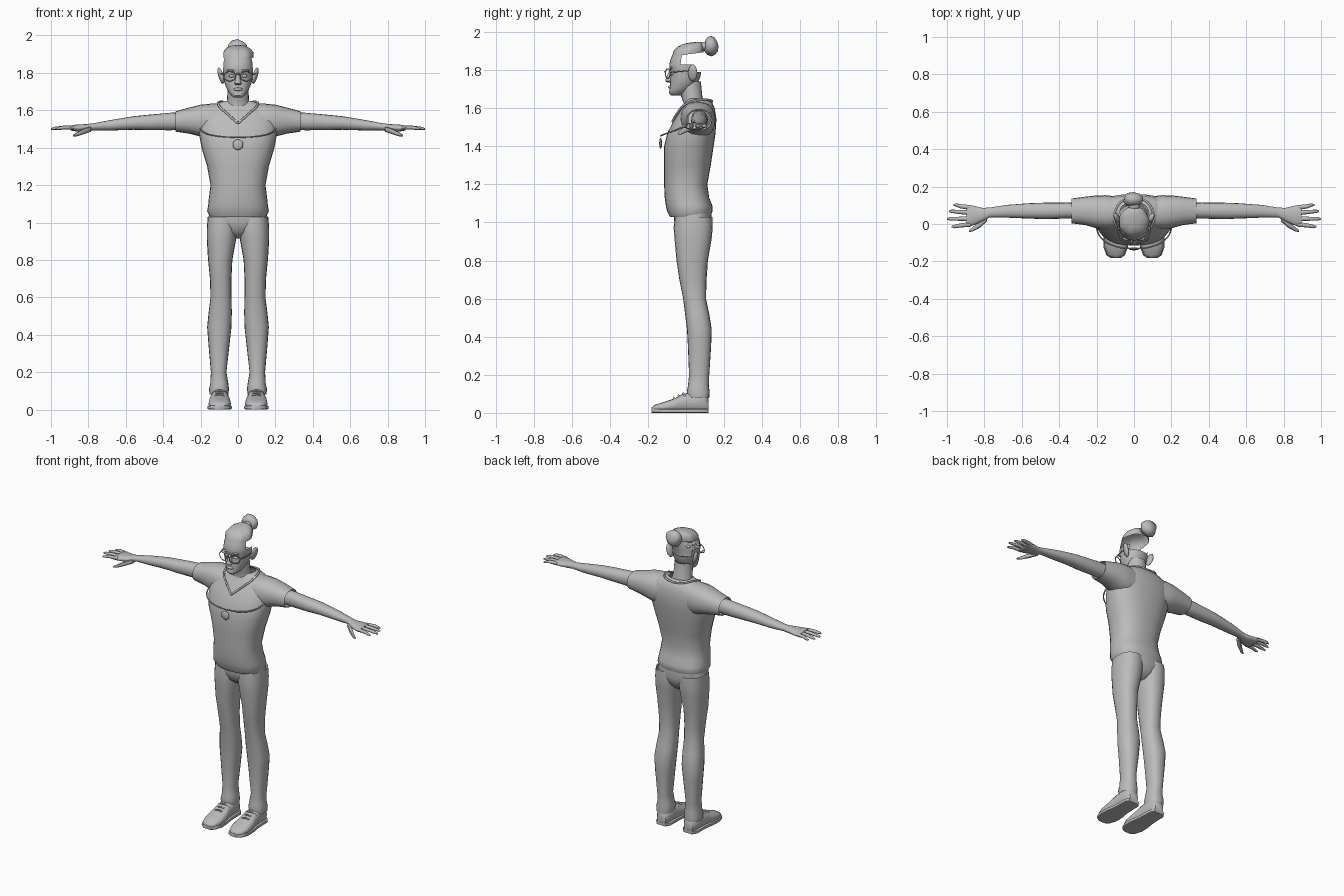
import bpy, bmesh, math, random
from mathutils import Vector

random.seed(4)
grey = bpy.data.materials.new("plain_grey")
grey.diffuse_color = (0.5, 0.5, 0.5, 1)


def finish(ob, mirror=False, angle=50):
    ob.data.materials.append(grey)
    if mirror:
        ob.modifiers.new("mirror", 'MIRROR').use_axis = (True, False, False)
    if ob.type == 'MESH':
        bpy.ops.object.select_all(action='DESELECT')
        ob.select_set(True)
        bpy.context.view_layer.objects.active = ob
        bpy.ops.object.shade_smooth_by_angle(angle=math.radians(angle))
    return ob


def from_bmesh(name, bm, mirror=False, angle=50):
    bmesh.ops.recalc_face_normals(bm, faces=bm.faces)
    me = bpy.data.meshes.new(name)
    bm.to_mesh(me)
    bm.free()
    ob = bpy.data.objects.new(name, me)
    bpy.context.collection.objects.link(ob)
    return finish(ob, mirror, angle)


def loft(name, axis, rings, n=2.0, sides=20, caps=(True, True), mirror=False, cut=None, wave=0, shear=0):
    """Rings are (position on axis, a0, a1, b0, b1): extents on the two other axes in xyz order."""
    bm = bmesh.new()
    rows = []
    for p, a0, a1, b0, b1 in rings:
        row = []
        for i in range(sides):
            t = 2 * math.pi * i / sides
            c, s = math.cos(t), math.sin(t)
            k = 1 + wave * math.cos(7 * t)
            co = [(a0 + a1) / 2 + k * (a1 - a0) / 2 * math.copysign(abs(c) ** (2 / n), c),
                  (b0 + b1) / 2 + k * (b1 - b0) / 2 * math.copysign(abs(s) ** (2 / n), s)]
            co.insert(axis, p)
            co[2] += shear * co[1]
            row.append(bm.verts.new(co))
        rows.append(row)
    for r0, r1 in zip(rows, rows[1:]):
        for i in range(sides):
            j = (i + 1) % sides
            bm.faces.new((r0[i], r0[j], r1[j], r1[i]))
    if caps[0]:
        bm.faces.new(rows[0])
    if caps[1]:
        bm.faces.new(rows[-1])
    if cut:
        gone = [f for f in bm.faces if cut(f.calc_center_median())]
        bmesh.ops.delete(bm, geom=gone, context='FACES')
    return from_bmesh(name, bm, mirror)


def sym(rings):
    """(z, half width, front, back) to full ring extents."""
    return [(z, -w, w, f, b) for z, w, f, b in rings]


def along_x(rings):
    """(x, z centre, z half, y centre, y half) to full ring extents."""
    return [(x, yc - hy, yc + hy, zc - hz, zc + hz) for x, zc, hz, yc, hy in rings]


def blob(name, loc, size, mirror=False, rough=0, sub=2):
    bm = bmesh.new()
    bmesh.ops.create_icosphere(bm, subdivisions=sub, radius=1)
    for v in bm.verts:
        v.co *= 1 + random.uniform(-rough, rough)
        v.co = Vector(loc) + Vector([a * b for a, b in zip(v.co, size)])
    return from_bmesh(name, bm, mirror, 60)


def tube(name, pts, r, mirror=False, closed=False):
    cu = bpy.data.curves.new(name, 'CURVE')
    cu.dimensions = '3D'
    cu.bevel_depth, cu.bevel_resolution, cu.resolution_u = r, 1, 6
    sp = cu.splines.new('BEZIER')
    sp.bezier_points.add(len(pts) - 1)
    for b, p in zip(sp.bezier_points, pts):
        b.co = p
        b.handle_left_type = b.handle_right_type = 'AUTO'
    sp.use_cyclic_u = closed
    ob = bpy.data.objects.new(name, cu)
    bpy.context.collection.objects.link(ob)
    return finish(ob, mirror)


# Shirt body with loose hem, and short sleeves
loft("shirt", 2, sym([
    (1.03, .150, -.085, .125), (1.06, .165, -.100, .140), (1.09, .160, -.106, .138),
    (1.13, .156, -.112, .122), (1.20, .147, -.115, .112), (1.30, .165, -.115, .130),
    (1.40, .195, -.115, .145), (1.47, .208, -.098, .155), (1.54, .212, -.062, .160),
    (1.595, .195, -.025, .152), (1.63, .135, -.005, .138), (1.65, .075, .005, .115)]),
    n=2.4, sides=28, caps=(False, False))
loft("sleeve", 0, along_x([
    (.08, 1.54, .095, .06, .085), (.15, 1.54, .095, .062, .092), (.20, 1.545, .085, .065, .088),
    (.26, 1.545, .070, .070, .076), (.335, 1.54, .054, .070, .066), (.33, 1.54, .048, .070, .058)]),
    n=2.3, caps=(False, False), mirror=True)
tube("collar", [(0, -.072, 1.53), (.05, -.045, 1.575), (.10, -.002, 1.622), (.10, .07, 1.645),
                (.06, .125, 1.642), (0, .136, 1.636)], .006, mirror=True)

# Arms, palms and digits
loft("arm", 0, along_x([
    (.25, 1.545, .045, .07, .042), (.36, 1.54, .047, .072, .043), (.48, 1.535, .041, .07, .044),
    (.56, 1.532, .036, .07, .041), (.68, 1.52, .028, .068, .034), (.77, 1.512, .019, .062, .026),
    (.81, 1.506, .020, .050, .036), (.86, 1.505, .019, .045, .053), (.895, 1.505, .013, .043, .058)]),
    n=2.2, sides=16, mirror=True)
for name, y0, y1, tip in [("little_finger", .088, .102, .965), ("ring_finger", .060, .068, .99),
                          ("middle_finger", .028, .028, 1.0), ("index_finger", -.002, -.014, .975)]:
    loft(name, 0, along_x([
        (.875, 1.506, .011, y0, .013), (.93, 1.508, .010, (y0 + y1) / 2, .011),
        (tip - .015, 1.503, .008, y1, .009), (tip, 1.500, .004, y1, .004)]), sides=8, mirror=True)
loft("thumb", 0, along_x([
    (.785, 1.500, .014, .035, .020), (.825, 1.487, .015, -.002, .018),
    (.86, 1.472, .011, -.027, .012), (.882, 1.464, .005, -.038, .006)]), sides=8, mirror=True)

# Trousers: hips and two legs
loft("trouser_hips", 2, sym([
    (1.06, .152, -.062, .132), (1.0, .162, -.062, .138), (.95, .11, -.045, .122), (.915, .03, .0, .09)]),
    n=2.4, caps=(False, True))
loft("trouser_leg", 2, [
    (1.03, .005, .162, -.060, .138), (.97, .004, .167, -.065, .140), (.91, .010, .167, -.060, .134),
    (.80, .030, .160, -.050, .115), (.70, .035, .150, -.035, .108), (.60, .035, .147, -.015, .105),
    (.52, .033, .157, -.005, .122), (.44, .035, .165, .005, .135), (.35, .045, .158, .010, .132),
    (.20, .062, .145, .016, .122), (.14, .052, .148, .010, .120), (.11, .048, .155, .004, .124),
    (.08, .052, .152, .010, .122)], n=2.3, mirror=True, caps=(False, False))

# Shoes with soles and laces
last = [(-.180, .022, .030), (-.165, .044, .042), (-.12, .060, .056), (-.06, .058, .076),
        (-.02, .050, .098), (.04, .046, .112), (.095, .046, .105), (.117, .030, .085)]
loft("shoe", 1, [(y, .098 - w, .098 + w, .004, h) for y, w, h in last], n=2.6, sides=16, mirror=True)
loft("shoe_sole", 1, [(y * 1.01, .098 - w - .006, .098 + w + .006, 0, .022) for y, w, h in last],
     n=6, sides=16, mirror=True)
for i in range(3):
    y, z = -.065 + .025 * i, .078 + .011 * i
    tube("lace", [(.06, y + .01, z - .015), (.098, y, z + .003), (.138, y + .01, z - .015)], .005, mirror=True)

# Neck and open-backed head
loft("neck", 2, sym([(1.57, .085, -.025, .105), (1.62, .066, -.010, .098), (1.66, .058, -.025, .086),
                     (1.74, .056, -.035, .078)]), caps=(False, False))
loft("head", 2, sym([
    (1.667, .020, -.078, -.030), (1.68, .038, -.090, .0), (1.70, .053, -.086, .030),
    (1.73, .067, -.083, .060), (1.76, .076, -.082, .074), (1.79, .079, -.078, .080),
    (1.805, .081, -.086, .082), (1.83, .081, -.088, .080), (1.86, .079, -.080, .076),
    (1.888, .072, -.068, .07)]), n=2.2, sides=24, caps=(True, False),
    cut=lambda c: (c.z > 1.83 and c.y > -.02) or (c.z > 1.78 and c.y > .045))
loft("nose", 2, sym([(1.735, .012, -.098, -.07), (1.742, .020, -.110, -.07), (1.755, .015, -.107, -.07),
                     (1.80, .009, -.088, -.07)]), sides=10)
blob("lips", (0, -.083, 1.712), (.026, .011, .009))
blob("eye", (.034, -.072, 1.783), (.016, .012, .009), mirror=True)
blob("eyebrow", (.036, -.079, 1.812), (.026, .009, .006), mirror=True)
ear = blob("ear", (.092, .035, 1.785), (.013, .025, .045), mirror=True)
for v in ear.data.vertices:
    v.co.x += .25 * (v.co.z - 1.785) + .25 * (v.co.y - .035)

# Glasses
rim = [(.044 + .031 * math.cos(a), -.096 + .012 * math.cos(a), 1.782 + .025 * math.sin(a))
       for a in [i * math.pi / 4 for i in range(8)]]
tube("glasses_rim", rim, .003, mirror=True, closed=True)
tube("glasses_bridge", [(-.014, -.107, 1.788), (0, -.112, 1.793), (.014, -.107, 1.788)], .003)
tube("glasses_temple", [(.075, -.084, 1.788), (.087, -.03, 1.793), (.092, .03, 1.798)], .003, mirror=True)

# Swept-back hair sheet and knot
loft("hair_cap", 2, sym([
    (1.882, .080, -.072, .092), (1.908, .080, -.066, .094), (1.928, .064, -.046, .088),
    (1.938, .040, -.020, .078), (1.942, .012, .010, .05)]), n=2.1, sides=28,
    caps=(False, True), wave=.03, shear=.13)
blob("hair_tie", (0, .095, 1.925), (.03, .025, .024))
blob("hair_knot", (-.002, .132, 1.926), (.058, .038, .050), rough=.13)

# Necklace standing off the chest, with pendant
tube("necklace", [(0, -.133, 1.455), (.09, -.122, 1.460), (.165, -.085, 1.474), (.198, -.03, 1.495),
                  (.195, .03, 1.52)], .004, mirror=True)
blob("pendant", (0, -.133, 1.416), (.029, .008, .029))
